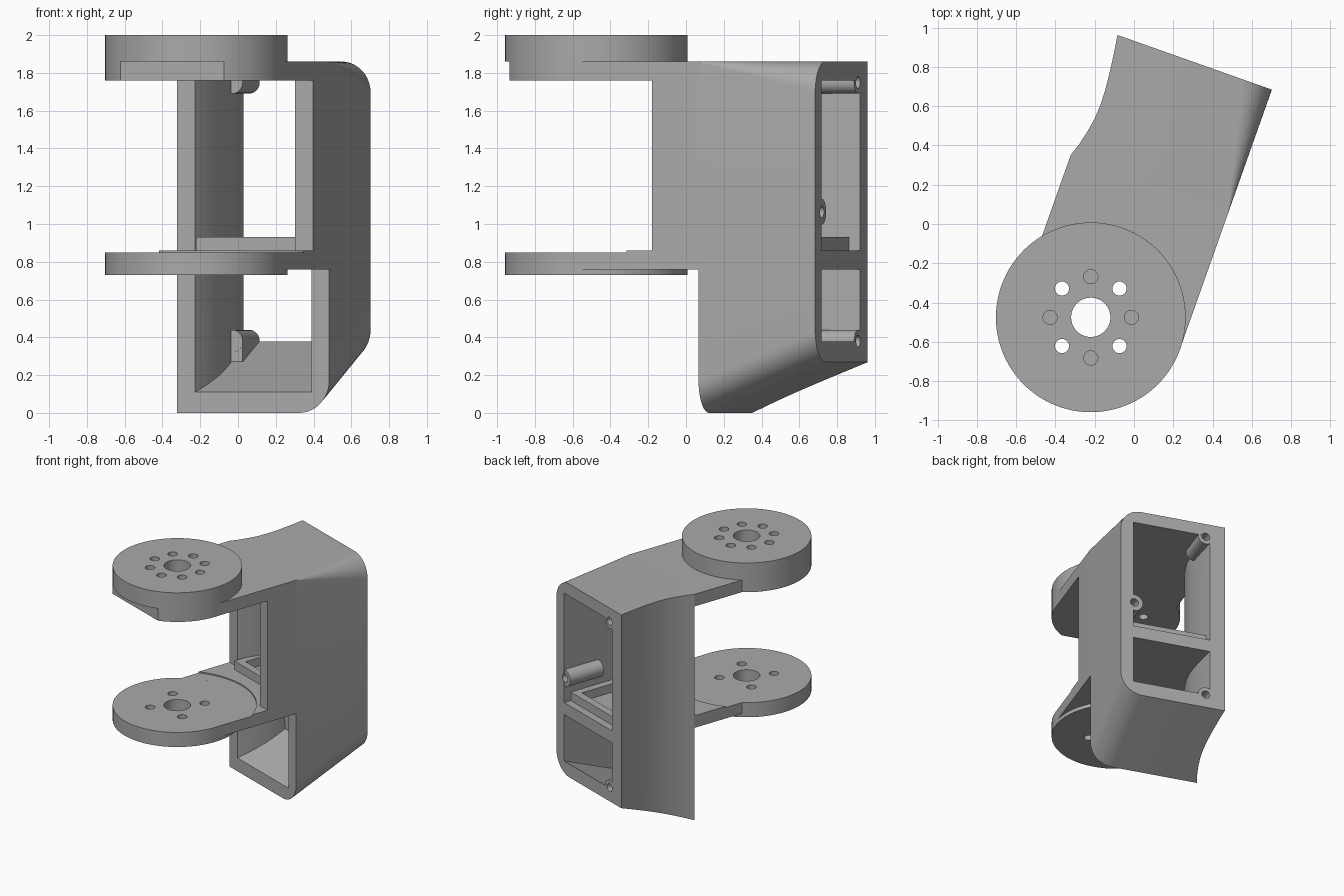
import bpy, bmesh, math
from mathutils import Matrix, Vector

if "Cube" in bpy.data.objects:
    bpy.data.objects.remove(bpy.data.objects["Cube"])

# Parts are laid out around the hinge axis (u across, v back), then turned into place
TURN = math.radians(19.5)
PLACE = Matrix.Translation((-0.22, -0.475, 0)) @ Matrix.Rotation(-TURN, 4, 'Z')
R, LEFT, RIGHT, BACK = 0.483, -0.372, 0.482, 1.40

grey = bpy.data.materials.new("plain_grey")
grey.diffuse_color = (0.40, 0.40, 0.40, 1)
grey.use_nodes = True
grey.node_tree.nodes["Principled BSDF"].inputs["Base Color"].default_value = grey.diffuse_color


def make(name, bm):
    bmesh.ops.recalc_face_normals(bm, faces=bm.faces)
    me = bpy.data.meshes.new(name)
    bm.to_mesh(me)
    bm.free()
    me.materials.append(grey)
    ob = bpy.data.objects.new(name, me)
    bpy.context.collection.objects.link(ob)
    ob.matrix_world = PLACE
    return ob


def loft(name, rings):
    """Skin a list of equal-length closed rings and cap both ends."""
    bm = bmesh.new()
    rows = [[bm.verts.new(p) for p in ring] for ring in rings]
    n = len(rows[0])
    for a, b in zip(rows, rows[1:]):
        for i in range(n):
            j = (i + 1) % n
            bm.faces.new((a[i], a[j], b[j], b[i]))
    bm.faces.new(rows[0])
    bm.faces.new(rows[-1])
    return make(name, bm)


def slab(name, outline, z0, z1):
    return loft(name, [[(u, v, z) for u, v in outline] for z in (z0, z1)])


def box(name, u0, u1, v0, v1, z0, z1):
    return slab(name, [(u0, v0), (u1, v0), (u1, v1), (u0, v1)], z0, z1)


def circle(r, cu=0, cv=0, n=96):
    return [(cu + r * math.cos(2 * math.pi * i / n), cv + r * math.sin(2 * math.pi * i / n))
            for i in range(n)]


def rod(name, r, u, z, v0, v1):
    ring = circle(r, u, z, 32)
    return loft(name, [[(a, v, b) for a, b in ring] for v in (v0, v1)])


def boolean(ob, others, op):
    for other in others:
        other.hide_render = True
        mod = ob.modifiers.new("bool", 'BOOLEAN')
        mod.operation, mod.solver, mod.object = op, 'EXACT', other
        bpy.context.view_layer.objects.active = ob
        bpy.ops.object.modifier_apply(modifier=mod.name)
        bpy.data.objects.remove(other)


# Curved left wall in plan: (v, u)
KNOTS = [(0.745, -0.372), (0.81, -0.35), (0.89, -0.331), (0.96, -0.319), (1.03, -0.3145),
         (1.12, -0.317), (1.216, -0.3265), (1.31, -0.338), (BACK, -0.352)]


def bottom(v):
    return 0.41 * (v - 0.745)


def shell_ring(v, left):
    """Body section: square on the left, rounded on the right."""
    b, t = bottom(v), 1.86
    r0, r1 = 0.17, 0.003 + 0.16 * (v - 0.745) / 0.655
    pts = [(left, v, b)]
    for i in range(13):
        a = math.radians(-90 + 7.5 * i)
        pts.append((RIGHT - r0 + r0 * math.cos(a), v, b + r0 + r0 * math.sin(a)))
    for i in range(13):
        a = math.radians(7.5 * i)
        pts.append((RIGHT - r1 + r1 * math.cos(a), v, t - r1 + r1 * math.sin(a)))
    return pts + [(left, v, t)]


def opening(name, low, high):
    """Tunnel through the body following the curved wall."""
    knots = [(0.6, -0.41)] + KNOTS + [(1.5, -0.363)]
    rings = []
    for v, u in knots:
        u += 0.10 + 0.02 * max(0, v - 0.745) / 0.655
        z = low(v)
        rings.append([(u, v, z), (0.382, v, z), (0.382, v, high), (u, v, high)])
    return loft(name, rings)


# Hollow body with two tunnels
body = loft("body", [shell_ring(v, u) for v, u in KNOTS])
boolean(body, [opening("lower_cut", lambda v: bottom(v) + 0.11, 0.76),
               opening("upper_cut", lambda v: 0.86, 1.76)], 'DIFFERENCE')

# Screw posts inside the back opening
POSTS = [(-0.20, 1.75, 0.06, 1.13), (0.373, 1.065, 0.068, 1.09), (-0.20, 0.38, 0.06, 1.13)]
boolean(body, [rod("post", r, u, z, v, BACK - 0.001) for u, z, r, v in POSTS]
        + [box("post_foot", -0.235, -0.142, 1.132, 1.39, 0.272, 0.38)], 'UNION')
boolean(body, [rod("screw_hole", 0.032, u, z, 1.16, 1.5) for u, z, r, v in POSTS], 'DIFFERENCE')

# Forward part of the right wall between the two arms
side = box("side_wall_front", 0.382, RIGHT, 0.484, 0.745, 0.86, 1.76)


def arm_outline(r):
    """Plate with a concave end that wraps a disc of radius r."""
    a0 = math.acos(min(1, RIGHT / r))
    a1 = math.acos(LEFT / r)
    arc = [(r * math.cos(a0 + (a1 - a0) * i / 40), r * math.sin(a0 + (a1 - a0) * i / 40))
           for i in range(41)]
    return arc + [(LEFT, 0.745), (RIGHT, 0.745)]


upper_arm = slab("upper_arm", arm_outline(R), 1.76, 1.86)
lower_arm = slab("lower_arm", arm_outline(R), 0.76, 0.85)
lower_step = slab("lower_arm_step", arm_outline(0.59), 0.85, 0.86)

# Raised rim on the shelf
rim = box("shelf_rim", -0.25, 0.383, 0.70, 1.34, 0.855, 0.93)
boolean(rim, [box("rim_cut", -0.19, 0.323, 0.76, 1.28, 0.80, 1.0)], 'DIFFERENCE')

# Hinge discs
upper_disc = slab("upper_disc", circle(R), 1.76, 2.0)
boolean(upper_disc, [box("notch_cut", -0.6, 0.6, -0.6, -0.385, 1.6, 1.86)], 'DIFFERENCE')
lower_disc = slab("lower_disc", circle(R), 0.73, 0.85)


def drill(disc, angles):
    cuts = [slab("bore", circle(0.10, n=48), 0.5, 2.2)]
    for deg in angles:
        a = math.radians(deg) + TURN
        cuts.append(slab("hole", circle(0.036, 0.207 * math.cos(a), 0.207 * math.sin(a), 32),
                         0.5, 2.2))
    boolean(disc, cuts, 'DIFFERENCE')


drill(upper_disc, range(0, 360, 45))
drill(lower_disc, range(45, 360, 90))

# Smooth the round surfaces, keep edges crisp
for ob in bpy.context.scene.objects:
    ob.select_set(True)
bpy.context.view_layer.objects.active = body
bpy.ops.object.shade_smooth_by_angle(angle=math.radians(30))
